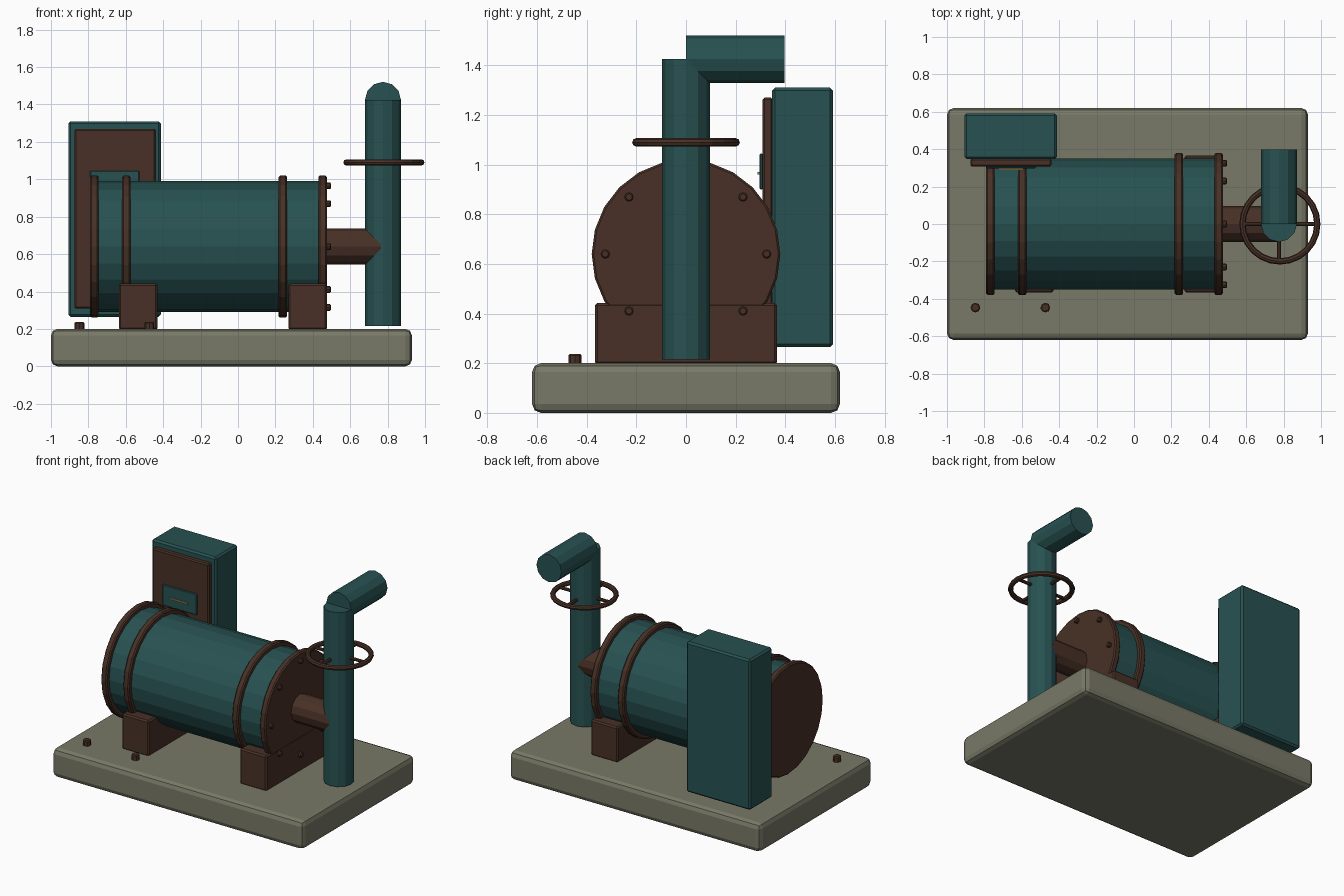
import bpy, math
from math import pi, cos, sin

if "Cube" in bpy.data.objects:
    bpy.data.objects.remove(bpy.data.objects["Cube"])


def material(name, rgb):
    m = bpy.data.materials.new(name)
    m.diffuse_color = (*rgb, 1)
    m.use_nodes = True
    m.node_tree.nodes["Principled BSDF"].inputs["Base Color"].default_value = m.diffuse_color
    return m


TEAL = material("dark teal paint", (0.021, 0.083, 0.083))
BROWN = material("rust brown", (0.065, 0.030, 0.019))
STONE = material("grey olive concrete", (0.190, 0.192, 0.136))
TAN = material("tan brass", (0.35, 0.25, 0.10))


def finish(name, mat, bevel=0.0, segs=1):
    o = bpy.context.object
    o.name = name
    o.data.materials.append(mat)
    if bevel:
        b = o.modifiers.new("bevel", 'BEVEL')
        b.width, b.segments = bevel, segs
        b.limit_method, b.angle_limit = 'ANGLE', math.radians(50)
    return o


def box(name, mat, x, y, z, bevel=0.0, segs=1):
    c = [(a + b) / 2 for a, b in (x, y, z)]
    bpy.ops.mesh.primitive_cube_add(size=1, location=c)
    o = bpy.context.object
    o.scale = [b - a for a, b in (x, y, z)]
    bpy.ops.object.transform_apply(location=False, rotation=False, scale=True)
    return finish(name, mat, bevel, segs)


# Cylinder along an axis, from a to b, centred at (u, v) on the other two axes
def rod(name, mat, axis, a, b, u, v, r, sides=12, bevel=0.0):
    m = (a + b) / 2
    loc = {'x': (m, u, v), 'y': (u, m, v), 'z': (u, v, m)}[axis]
    rot = {'x': (0, pi / 2, 0), 'y': (pi / 2, 0, 0), 'z': (0, 0, 0)}[axis]
    bpy.ops.mesh.primitive_cylinder_add(vertices=sides, radius=r, depth=b - a,
                                        location=loc, rotation=rot)
    return finish(name, mat, bevel)


# Plinth
box("base_slab", STONE, (-1, 0.93), (-0.62, 0.62), (0, 0.2), 0.035, 2)

# Tank with end plates and straps
CZ = 0.64
rod("tank", TEAL, 'x', -0.76, 0.45, 0, CZ, 0.35, 24)
for name, a, b in (("left_end_plate", -0.79, -0.745), ("left_strap", -0.62, -0.575),
                   ("right_strap", 0.217, 0.263), ("right_end_plate", 0.43, 0.475)):
    rod(name, BROWN, 'x', a, b, 0, CZ, 0.38, 24, 0.008)

# Saddles under the tank
for name, a in (("left_saddle", -0.637), ("right_saddle", 0.269)):
    box(name, BROWN, (a, a + 0.207), (-0.367, 0.367), (0.195, 0.443), 0.01)

# Ring of bolts on the right end plate
for i in range(8):
    t = i * pi / 4
    rod("end_plate_bolt", BROWN, 'x', 0.465, 0.497, 0.325 * cos(t), CZ + 0.325 * sin(t),
        0.018, 8, 0.005)

# Pipes
rod("outlet_pipe", BROWN, 'x', 0.46, 0.765, 0, CZ, 0.096, 12)
rod("riser_pipe", TEAL, 'z', 0.215, 1.425, 0.775, 0, 0.096, 12)
rod("top_pipe", TEAL, 'y', 0, 0.397, 0.775, 1.425, 0.096, 12)

# Hand wheel with spokes
bpy.ops.mesh.primitive_torus_add(location=(0.78, 0, 1.09), major_radius=0.2, minor_radius=0.017,
                                 major_segments=24, minor_segments=8)
finish("hand_wheel", BROWN)
rod("wheel_spoke_x", BROWN, 'x', 0.58, 0.98, 0, 1.09, 0.011, 8)
rod("wheel_spoke_y", BROWN, 'y', -0.2, 0.2, 0.775, 1.09, 0.011, 8)

# Control cabinet
box("cabinet", TEAL, (-0.907, -0.413), (0.347, 0.592), (0.265, 1.31), 0.012)
box("cabinet_door", BROWN, (-0.875, -0.442), (0.308, 0.35), (0.308, 1.27), 0.008)
box("gauge_panel", TEAL, (-0.79, -0.527), (0.297, 0.31), (0.9, 1.045), 0.004)
box("gauge_bar", TAN, (-0.727, -0.59), (0.289, 0.3), (0.96, 0.97))

# Anchor bolts on the slab
for x in (-0.848, -0.474):
    rod("anchor_bolt", BROWN, 'z', 0.19, 0.238, x, -0.447, 0.026, 8, 0.006)
